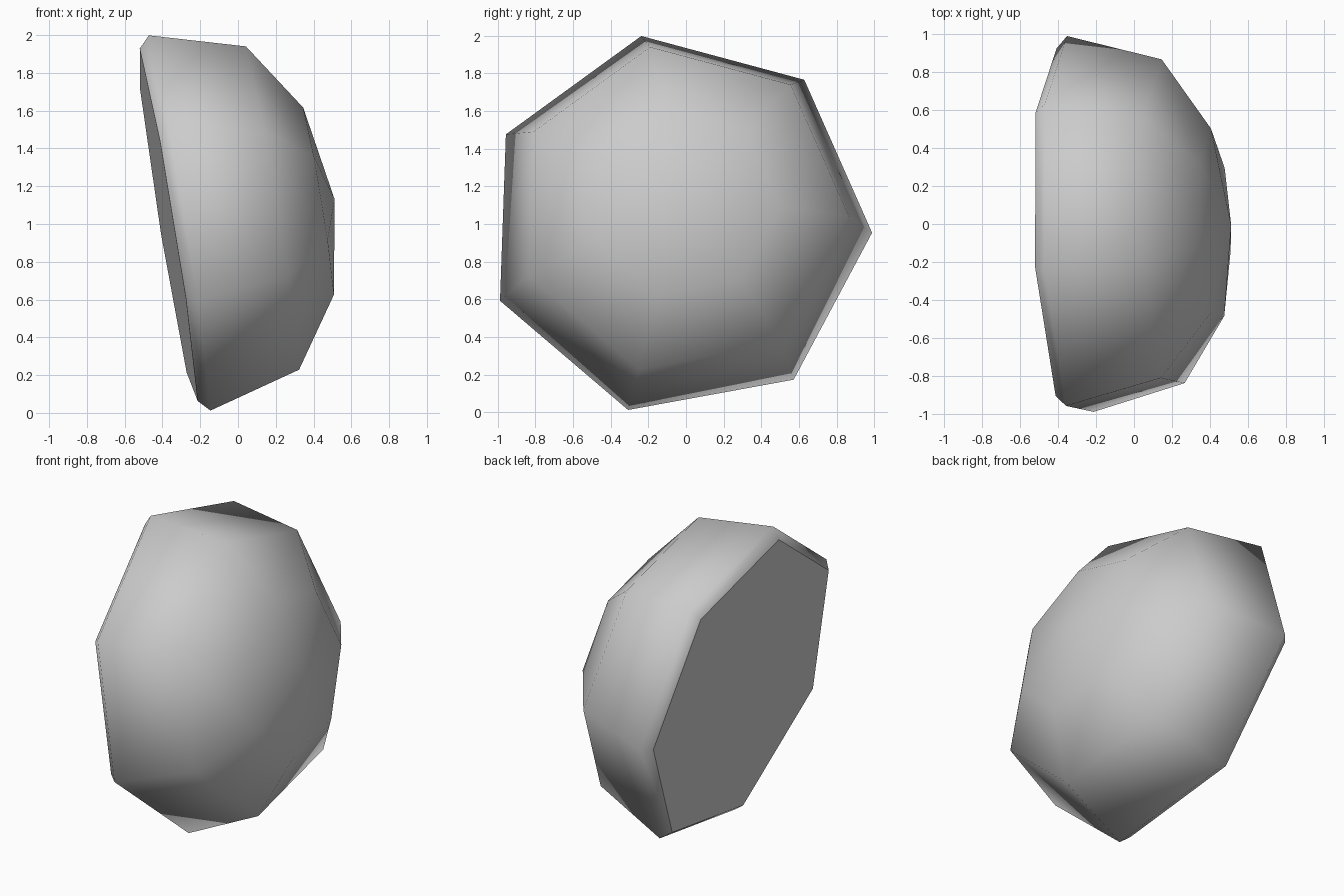
import bpy
import bmesh
from math import cos, sin, radians, tau
from mathutils import Vector

cube = bpy.data.objects.get("Cube")
if cube:
    bpy.data.objects.remove(cube, do_unlink=True)

# Single pale grey material
grey = bpy.data.materials.new("pale_grey")
grey.use_nodes = True
colour = (0.6, 0.6, 0.6, 1)
grey.diffuse_color = colour
grey.node_tree.nodes["Principled BSDF"].inputs["Base Color"].default_value = colour

# Tilted frame: the dome points along +x, leaning slightly up and back
SIDES = 7
centre = Vector((-0.317, -0.043, 0.996))
axis = Vector((1, 0.041, 0.163)).normalized()
side = Vector((0, 1, 0))
side = (side - axis * side.dot(axis)).normalized()
up = axis.cross(side)

# Rings as (distance along the axis, radius): flat base, rim, two dome rings
profile = [(-0.058, 0.97), (0, 1.033), (0.5, 0.89), (0.75, 0.515)]
apex_distance = 0.84

bm = bmesh.new()


def make_ring(distance, radius):
    angles = [radians(-2) + tau * i / SIDES for i in range(SIDES)]
    return [bm.verts.new(centre + axis * distance
                         + (side * cos(a) + up * sin(a)) * radius)
            for a in angles]


rings = [make_ring(*p) for p in profile]
apex = bm.verts.new(centre + axis * apex_distance)

# Rounded body and its pointed crown
for lower, upper in zip(rings, rings[1:]):
    for i in range(SIDES):
        j = (i + 1) % SIDES
        bm.faces.new((lower[i], lower[j], upper[j], upper[i]))
for i in range(SIDES):
    bm.faces.new((rings[-1][i], rings[-1][(i + 1) % SIDES], apex))
for face in bm.faces:
    face.smooth = True

# Flat base with a crisp outline
base = bm.faces.new(rings[0][::-1])
base.smooth = False
for edge in base.edges:
    edge.smooth = False

bmesh.ops.recalc_face_normals(bm, faces=bm.faces[:])
mesh = bpy.data.meshes.new("dome")
bm.to_mesh(mesh)
bm.free()
mesh.materials.append(grey)
dome = bpy.data.objects.new("dome", mesh)
bpy.context.collection.objects.link(dome)
